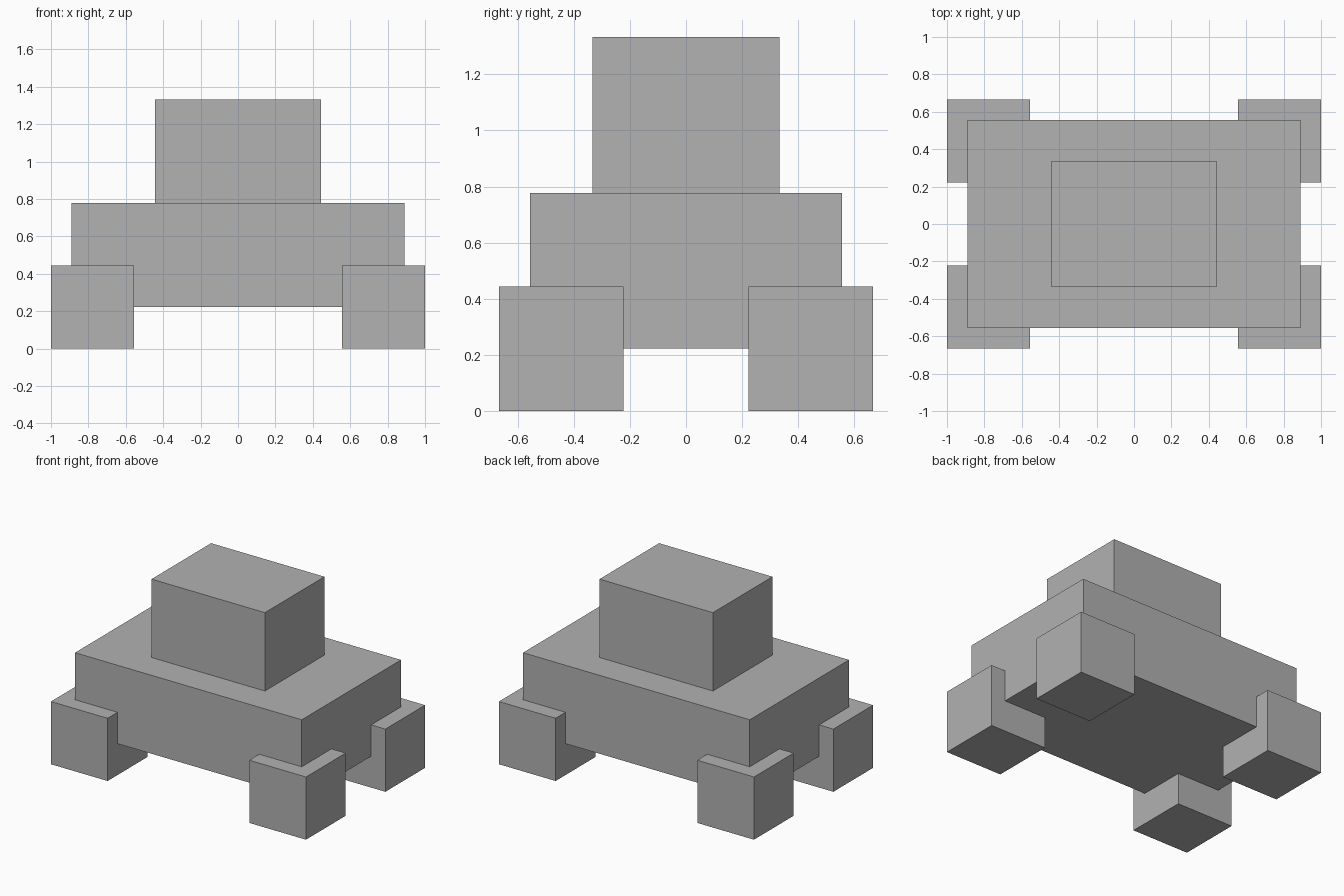
import bpy

cube = bpy.data.objects.get("Cube")
if cube:
    bpy.data.objects.remove(cube, do_unlink=True)

U = 2 / 9  # module: every part is a multiple of half of this

# Single flat grey
grey = bpy.data.materials.new("plain grey")
grey.use_nodes = True
colour = (0.445, 0.445, 0.445, 1)
grey.diffuse_color = colour
grey.node_tree.nodes["Principled BSDF"].inputs["Base Color"].default_value = colour


def box(name, size, base):
    """Box of the given size standing on the base point, both in modules."""
    x, y, z = base
    bpy.ops.mesh.primitive_cube_add(size=1, location=(x * U, y * U, (z + size[2] / 2) * U))
    ob = bpy.context.object
    ob.name = ob.data.name = name
    ob.scale = [s * U for s in size]
    bpy.ops.object.transform_apply(location=False, rotation=False, scale=True)
    ob.data.materials.append(grey)
    return ob


# Body and the smaller block on top
box("body", (8, 5, 2.5), (0, 0, 1))
box("head", (4, 3, 2.5), (0, 0, 3.5))

# Four cubic feet overlapping the body corners
for side, sx in (("left", 1), ("right", -1)):
    for end, sy in (("front", -1), ("back", 1)):
        box(f"{end}_{side}_foot", (2, 2, 2), (3.5 * sx, 2 * sy, 0))
